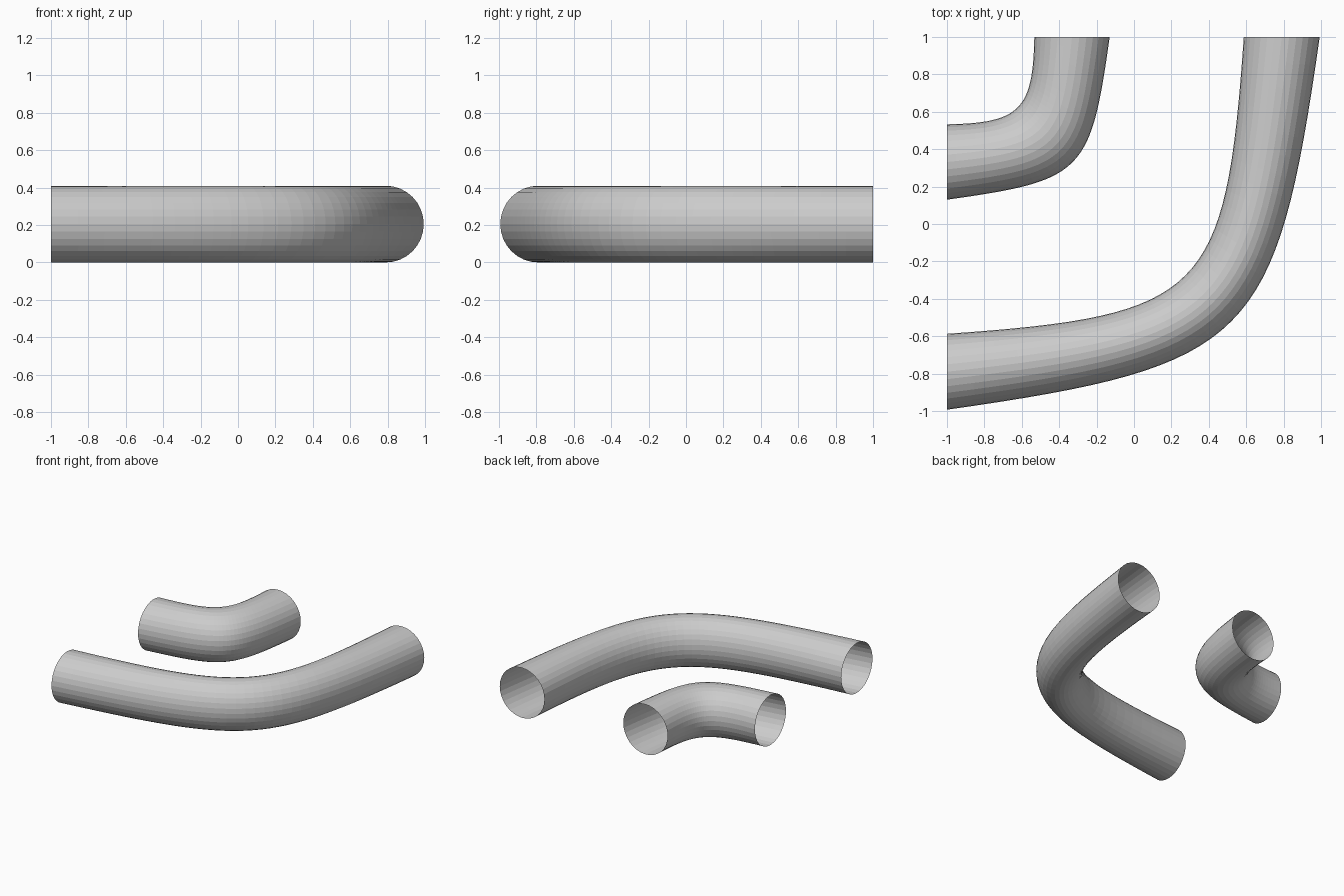
import bpy, math
from mathutils import Vector

if "Cube" in bpy.data.objects:
    bpy.data.objects.remove(bpy.data.objects["Cube"])

R = 0.205      # half height of the tubes
SIDES = 32
RINGS = 32


def bezier(p0, p1, t):
    # cubic curve mirrored across the x = -y diagonal
    p = [Vector(p0), Vector(p1), Vector((-p1[1], -p1[0])), Vector((-p0[1], -p0[0]))]
    s = 1 - t
    return p[0]*s**3 + p[1]*3*s*s*t + p[2]*3*s*t*t + p[3]*t**3


def bent_tube(name, outer, inner):
    # open tube lofted between its outer and inner bend curves
    verts, faces = [], []
    for i in range(RINGS + 1):
        t = i / RINGS
        a, b = bezier(*outer, t), bezier(*inner, t)
        mid, half = (a + b) / 2, (a - b) / 2
        for k in range(SIDES):
            ang = 2 * math.pi * k / SIDES
            p = mid + half * math.cos(ang)
            verts.append((p.x, p.y, R + R * math.sin(ang)))
    for i in range(RINGS):
        for k in range(SIDES):
            n = (k + 1) % SIDES
            r0, r1 = i * SIDES, (i + 1) * SIDES
            faces.append((r0 + k, r1 + k, r1 + n, r0 + n))
    mesh = bpy.data.meshes.new(name)
    mesh.from_pydata(verts, [], faces)
    mesh.update()
    obj = bpy.data.objects.new(name, mesh)
    bpy.context.collection.objects.link(obj)
    return obj


# large outer bend
bent_tube("large_bent_tube",
          ((-1, -0.993), (0.63, -0.76)), ((-1, -0.587), (0.38, -0.49)))
# small inner bend
bent_tube("small_bent_tube",
          ((-1, 0.13), (-0.27, 0.232)), ((-1, 0.533), (-0.61, 0.54)))
